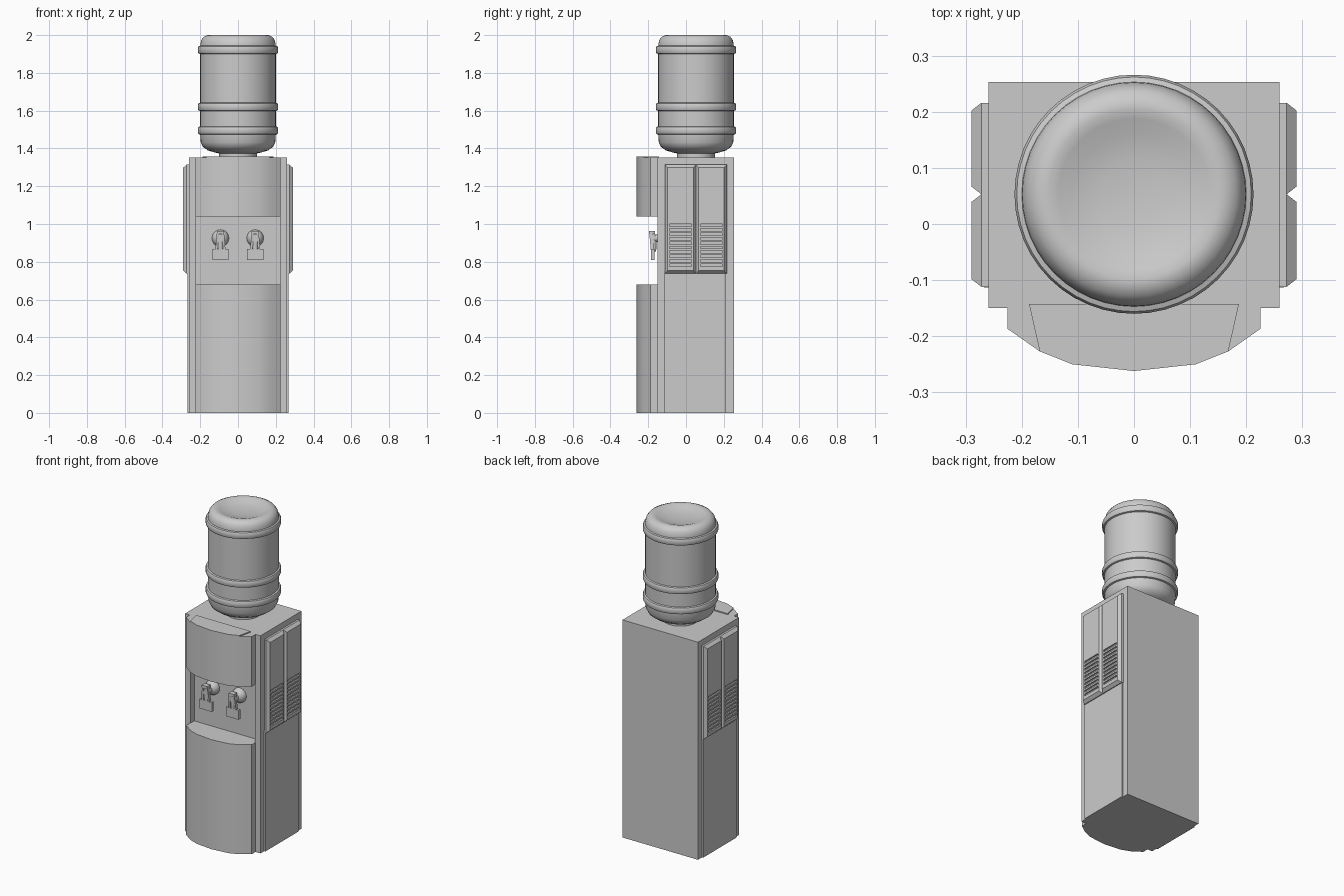
import bpy, bmesh, math
from mathutils import Matrix, Vector

if "Cube" in bpy.data.objects:
    bpy.data.objects.remove(bpy.data.objects["Cube"])


def finish(name, bm, smooth=None):
    bmesh.ops.recalc_face_normals(bm, faces=bm.faces[:])
    me = bpy.data.meshes.new(name)
    bm.to_mesh(me)
    bm.free()
    ob = bpy.data.objects.new(name, me)
    bpy.context.collection.objects.link(ob)
    bpy.ops.object.select_all(action='DESELECT')
    ob.select_set(True)
    bpy.context.view_layer.objects.active = ob
    if smooth:
        bpy.ops.object.shade_smooth_by_angle(angle=math.radians(smooth))
    return ob


def add_box(bm, lo, hi):
    lo, hi = Vector(lo), Vector(hi)
    m = Matrix.Translation((lo + hi) / 2) @ Matrix.Diagonal((*(hi - lo), 1))
    return bmesh.ops.create_cube(bm, size=1, matrix=m)['verts']


def box(name, lo, hi):
    bm = bmesh.new()
    add_box(bm, lo, hi)
    return finish(name, bm)


def prism(name, pts, z0, z1, smooth=None):
    bm = bmesh.new()
    f = bm.faces.new([bm.verts.new((x, y, z0)) for x, y in pts])
    r = bmesh.ops.extrude_face_region(bm, geom=[f])
    for v in r['geom']:
        if isinstance(v, bmesh.types.BMVert):
            v.co.z = z1
    return finish(name, bm, smooth)


def cut(ob, cutter):
    m = ob.modifiers.new("cut", 'BOOLEAN')
    m.operation, m.solver, m.object = 'DIFFERENCE', 'EXACT', cutter
    bpy.context.view_layer.objects.active = ob
    bpy.ops.object.modifier_apply(modifier=m.name)
    bpy.data.objects.remove(cutter)


def lathe(name, profile, centre, steps=48):
    bm = bmesh.new()
    vs = [bm.verts.new((r, 0, z)) for r, z in profile]
    es = [bm.edges.new(p) for p in zip(vs, vs[1:])]
    bmesh.ops.spin(bm, geom=vs + es, cent=(0, 0, 0), axis=(0, 0, 1),
                   angle=2 * math.pi, steps=steps)
    bmesh.ops.remove_doubles(bm, verts=bm.verts[:], dist=1e-5)
    bmesh.ops.translate(bm, verts=bm.verts[:], vec=centre)
    return finish(name, bm, 35)


# cabinet with a shallow tap recess
cabinet = box("cabinet", (-0.259, -0.15, 0), (0.259, 0.253, 1.351))
cut(cabinet, box("recess_cutter", (-0.222, -0.3, 0.68), (0.222, -0.112, 1.04)))

# bowed front doors above and below the recess
arc = [(-0.225, -0.187), (-0.168, -0.227), (-0.11, -0.25), (0, -0.262),
       (0.11, -0.25), (0.168, -0.227), (0.225, -0.187)]
bow = [(-0.225, -0.149)] + arc + [(0.225, -0.149)]
prism("lower_front_door", bow, 0, 0.68, 30)
prism("upper_front_panel", bow, 1.04, 1.351, 30)
prism("top_lid", [(-0.187, -0.143)] + arc[1:-1] + [(0.187, -0.143)], 1.345, 1.358)

# side panels: thin lower sheet, bevelled upper pair with louvre slots
for side, s in (("left", -1), ("right", 1)):
    def span(x0, x1, y0, y1, z0, z1):
        a, b = sorted((s * x0, s * x1))
        return (a, y0, z0), (b, y1, z1)

    box(side + "_lower_panel", *span(0.25, 0.267, -0.113, 0.212, 0, 0.75))
    for tag, y0, y1 in (("front", -0.112, 0.053), ("rear", 0.053, 0.216)):
        bm = bmesh.new()
        vs = add_box(bm, *span(0.25, 0.272, y0, y1, 0.737, 1.314))
        outer = next(f for f in bm.faces if all(v.co.x * s > 0.26 for v in f.verts))
        top = bmesh.ops.extrude_discrete_faces(bm, faces=[outer])['faces'][0]
        mid = top.calc_center_median()
        for v in top.verts:
            v.co.x = s * 0.29
            v.co.y -= math.copysign(0.014, v.co.y - mid.y)
            v.co.z -= math.copysign(0.016, v.co.z - mid.z)
        panel = finish(f"{side}_{tag}_vent_panel", bm)
        bm = bmesh.new()
        for i in range(10):
            z = 0.775 + i * 0.0235
            add_box(bm, *span(0.281, 0.31, y0 + 0.024, y1 - 0.024, z, z + 0.013))
        cut(panel, finish("slot_cutter", bm))

# taps: round boss, spout, lever arch and push paddle
for tag, x in (("left", -0.093), ("right", 0.091)):
    bm = bmesh.new()
    bmesh.ops.create_uvsphere(bm, u_segments=24, v_segments=12, radius=0.045,
                              matrix=Matrix.Translation((x, -0.112, 0.925)))
    finish(tag + "_tap_boss", bm, 40)
    bm = bmesh.new()
    bmesh.ops.create_cone(bm, cap_ends=True, segments=20, radius1=0.02, radius2=0.02, depth=0.06,
                          matrix=Matrix.Translation((x, -0.16, 0.925)) @ Matrix.Rotation(math.pi / 2, 4, 'X'))
    bmesh.ops.create_cone(bm, cap_ends=True, segments=20, radius1=0.014, radius2=0.019, depth=0.09,
                          matrix=Matrix.Translation((x, -0.172, 0.9)))
    finish(tag + "_tap_spout", bm, 40)
    bm = bmesh.new()
    for sx in (-1, 1):
        vs = add_box(bm, (x + sx * 0.021 - 0.006, -0.186, 0.86), (x + sx * 0.021 + 0.006, -0.168, 0.955))
        for v in vs:
            if v.co.z > 0.9:
                v.co.x -= sx * 0.008
                v.co.y -= 0.009
    add_box(bm, (x - 0.019, -0.197, 0.948), (x + 0.019, -0.165, 0.964))
    add_box(bm, (x - 0.043, -0.186, 0.81), (x + 0.043, -0.168, 0.868))
    finish(tag + "_tap_lever", bm)

# water bottle, upside down, with three hoops and a dished base
def hoop(z):
    return [(0.2, z - 0.022), (0.209, z - 0.019), (0.213, z - 0.01),
            (0.213, z + 0.01), (0.209, z + 0.019), (0.2, z + 0.022)]


profile = [(0, 1.34), (0.1, 1.34), (0.1, 1.374), (0.125, 1.379), (0.16, 1.39),
           (0.185, 1.408), (0.197, 1.432)]
for z in (1.495, 1.62, 1.922):
    profile += hoop(z)
profile += [(0.199, 1.955), (0.194, 1.975), (0.182, 1.991), (0.165, 1.999), (0.152, 2.0),
            (0.135, 1.996), (0.11, 1.986), (0.06, 1.978), (0, 1.975)]
lathe("water_bottle", profile, (0, 0.053, 0))
